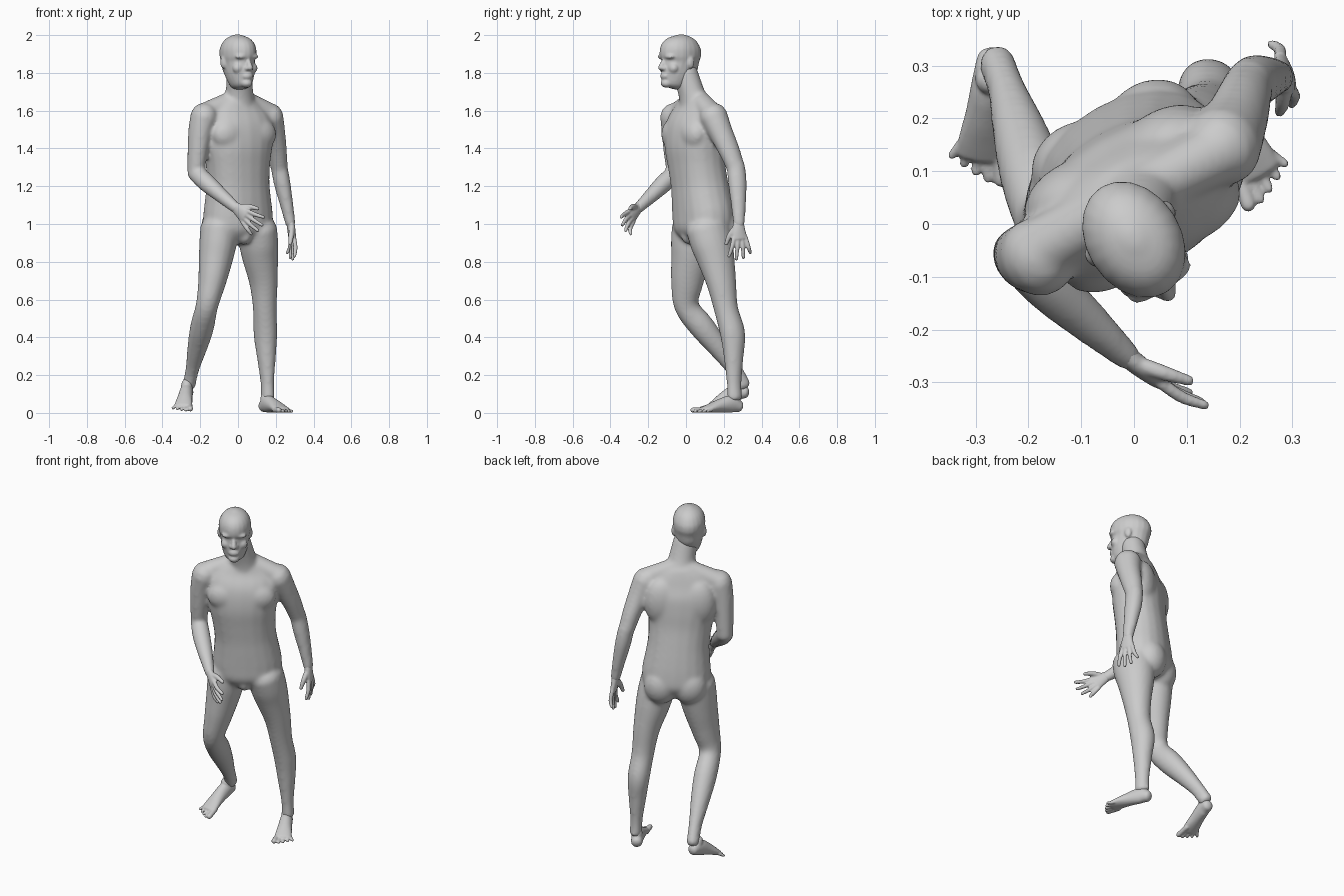
import bpy, bmesh, math
from mathutils import Vector, Matrix

bm = bmesh.new()
V = Vector
SIDE = V((0.87, 0.5, 0)).normalized()      # body's left
FRONT = V((0.5, -0.87, 0)).normalized()    # body's facing direction
Z = V((0, 0, 1))
N = 20


def finish(name, voxel, iters):
    """Fuse the primitives gathered so far into one smooth skin."""
    global bm
    bmesh.ops.recalc_face_normals(bm, faces=bm.faces)
    me = bpy.data.meshes.new(name)
    bm.to_mesh(me)
    bm.free()
    bm = bmesh.new()
    ob = bpy.data.objects.new(name, me)
    bpy.context.collection.objects.link(ob)
    r = ob.modifiers.new("fuse", 'REMESH')
    r.mode = 'VOXEL'
    r.voxel_size = voxel
    r.use_smooth_shade = True
    sm = ob.modifiers.new("soften", 'SMOOTH')
    sm.factor = 0.5
    sm.iterations = iters


def spline(pts, sub=4):
    """Catmull-Rom through rows of numbers."""
    out = []
    for i in range(len(pts) - 1):
        a, b, c, d = (pts[max(i - 1, 0)], pts[i], pts[i + 1], pts[min(i + 2, len(pts) - 1)])
        for k in range(sub):
            t = k / sub
            out.append([0.5 * (2 * q + (r - p) * t + (2 * p - 5 * q + 4 * r - s) * t * t
                               + (3 * q - p - 3 * r + s) * t ** 3) for p, q, r, s in zip(a, b, c, d)])
    return out + [list(pts[-1])]


def tube(rows, side, cap=1.0, grow=0.0, power=1.0):
    """Elliptical loft; rows are x, y, z, radius along side, radius across.
    grow offsets later smoothing shrinkage, power < 1 squares the section."""
    rows = spline(rows)
    P = [V(r[:3]) for r in rows]
    rings = []
    for i, r in enumerate(rows):
        t = (P[min(i + 1, len(P) - 1)] - P[max(i - 1, 0)]).normalized()
        rings.append((P[i], t, r[3] + grow / r[3], r[4] + grow / r[4]))

    def ends(ring, sign):
        p, t, a, b = ring
        m = min(a, b) * cap * sign
        return [(p + t * m * math.sin(g), t, a * math.cos(g), b * math.cos(g)) for g in (0.5, 1.0, 1.4)]
    if cap:
        rings = ends(rings[0], -1)[::-1] + rings + ends(rings[-1], 1)
    loops = []
    for p, t, a, b in rings:
        s = (side - t * side.dot(t)).normalized()
        u = t.cross(s)
        ring = []
        for k in range(N):
            c, q = math.cos(2 * math.pi * k / N), math.sin(2 * math.pi * k / N)
            ring.append(bm.verts.new(p + s * a * math.copysign(abs(c) ** power, c)
                                     + u * b * math.copysign(abs(q) ** power, q)))
        loops.append(ring)
    for A, B in zip(loops, loops[1:]):
        for k in range(N):
            bm.faces.new((A[k], A[(k + 1) % N], B[(k + 1) % N], B[k]))
    bm.faces.new(loops[0][::-1])
    bm.faces.new(loops[-1])


def ball(c, rs, rf, rz, side=SIDE):
    """Ellipsoid with radii along side, depth and height."""
    M = Matrix((side * rs, Z.cross(side) * rf, Z * rz)).transposed().to_4x4()
    bmesh.ops.create_uvsphere(bm, u_segments=20, v_segments=12, radius=1,
                              matrix=Matrix.Translation(c) @ M)


def line(a, b, ra, rb, side=SIDE):
    tube([(*a, ra, ra), (*b, rb, rb)], side)


G = 0.00013
# Torso
tube([(0, .1, .93, .14, .11), (0, .095, .98, .182, .142), (0, .09, 1.05, .19, .145),
      (0, .08, 1.14, .178, .142), (0, .07, 1.22, .17, .138), (0, .055, 1.32, .176, .136),
      (0, .045, 1.42, .192, .138), (0, .045, 1.52, .2, .126), (0, .05, 1.60, .17, .092),
      (.005, .05, 1.66, .1, .07)], SIDE, .3, G, .9)
for s in (-1, 1):
    ball(V((0, .09, .985)) + SIDE * .08 * s - FRONT * .07, .095, .082, .11)       # buttocks
    ball(V((0, .045, 1.475)) + SIDE * .09 * s + FRONT * .068, .1, .062, .085)     # chest
    ball(V((0, .05, 1.47)) + SIDE * .1 * s - FRONT * .06, .1, .065, .14)          # shoulder blades
ball(V((.03, .02, .935)), .038, .05, .045)

# Neck and trapezius
tube([(.005, .055, 1.6, .09, .085), (.008, .03, 1.69, .074, .067), (.005, -.005, 1.8, .066, .066)],
     SIDE, 1, G)
for sh in ((-.17, -.045, 1.585), (.158, .135, 1.585)):
    line((.005, .058, 1.67), sh, .052, .06, Z)

# Right arm (bent forward across the body)
tube([(-.18, -.062, 1.57, .07, .075), (-.2, -.064, 1.49, .06, .066), (-.214, -.062, 1.38, .05, .056),
      (-.222, -.057, 1.285, .043, .046)], SIDE, 1, G)
tube([(-.224, -.055, 1.272, .043, .044), (-.168, -.112, 1.22, .046, .047), (-.09, -.182, 1.152, .036, .038),
      (-.012, -.252, 1.085, .026, .021)], Z, 1, G)

# Left arm (hanging, slightly back)
tube([(.168, .146, 1.57, .07, .075), (.188, .182, 1.49, .059, .064), (.206, .228, 1.39, .049, .056),
      (.217, .263, 1.3, .042, .047)], SIDE, 1, G)
tube([(.217, .264, 1.31, .041, .046), (.233, .272, 1.22, .041, .048), (.258, .278, 1.1, .031, .037),
      (.278, .28, 1.0, .021, .027)], V((1, .3, 0)), 1, G)

# Legs
tube([(-.098, .045, .98, .1, .12), (-.106, .035, .9, .098, .115), (-.117, .025, .82, .09, .104),
      (-.138, .006, .69, .072, .085), (-.165, .003, .565, .057, .064), (-.19, .085, .455, .061, .066),
      (-.216, .172, .345, .05, .053), (-.242, .256, .23, .032, .038), (-.26, .305, .145, .031, .037)],
     V((1, .1, 0)), .6, G)
tube([(.1, .115, .98, .1, .12), (.109, .135, .9, .1, .115), (.118, .157, .82, .092, .102),
      (.135, .187, .69, .072, .08), (.142, .212, .55, .06, .063), (.145, .247, .42, .059, .067),
      (.15, .252, .3, .047, .052), (.155, .255, .16, .03, .038), (.157, .258, .08, .031, .039)],
     SIDE, .6, G)
finish("torso_and_limbs", 0.009, 16)

# Head: side offset, forward offset, height
HF = V((.53, -.85, 0)).normalized()
HS = V((.85, .53, 0)).normalized()
H0 = V((0, -.03, 0))


def hd(side, fwd, z):
    return H0 + HS * side + HF * fwd + Z * z


tube([(*hd(0, f, z), a, b) for z, f, a, b in (
    (1.72, .052, .03, .036), (1.735, .047, .05, .06), (1.765, .033, .065, .081),
    (1.80, .02, .074, .093), (1.84, .006, .08, .105), (1.862, .001, .084, .106),
    (1.89, 0, .089, .117), (1.93, -.001, .088, .115), (1.965, -.003, .073, .095),
    (1.988, -.004, .048, .063), (2.003, -.004, .012, .016))], HS, 0)
line(hd(0, .102, 1.87), hd(0, .121, 1.828), .01, .016, HS)    # nose
ball(hd(0, .085, 1.745), .032, .033, .024, HS)                # chin
ball(hd(0, .1, 1.783), .03, .019, .02, HS)                    # mouth
for s in (-1, 1):
    ball(hd(.034 * s, .09, 1.886), .036, .022, .014, HS)      # brow
    ball(hd(.04 * s, .07, 1.825), .034, .028, .03, HS)        # cheek
    ball(hd(.015 * s, .108, 1.824), .011, .014, .01, HS)      # nostril
    ball(hd(.086 * s, -.014, 1.855), .011, .02, .032, HS)     # ear
finish("head", 0.006, 7)


def hand(wrist, d, thumb, sgn):
    """Palm, four spread fingers and a thumb."""
    w, d = V(wrist), V(d).normalized()
    th = V(thumb)
    th = (th - d * th.dot(d)).normalized()
    p = d.cross(th) * sgn

    def at(a, b, c=0.0):
        return w + d * a + th * b + p * c
    tube([(*at(-.02, 0), .026, .02), (*at(.03, .003), .036, .02), (*at(.08, 0), .043, .016)], th, .5)
    for i, ln in enumerate((.168, .185, .178, .152)):
        k = 1.5 - i
        tube([(*at(.075, .022 * k), .012, .012), (*at(.125, .031 * k, .003), .0115, .0115),
              (*at(ln, .04 * k, .018), .009, .009)], th)
    tube([(*at(.015, .015), .016, .016), (*at(.055, .048, .018), .0145, .0145),
          (*at(.1, .066, .036), .01, .01)], th)


hand((-.012, -.252, 1.085), (.135, -.105, -.122), (0, 0, 1), -1)
finish("right_hand", 0.005, 4)
hand((.278, .28, 1.0), (.12, .06, -1), (.3, -.95, 0), 1)
finish("left_hand", 0.005, 4)


def foot(heel, toe, inner):
    """Foot loft along the sole plus five toes; inner is the big-toe side."""
    h, e = V(heel), V(toe)
    d = e - h
    L = d.length
    d /= L
    s = (V(inner) - d * d.dot(V(inner))).normalized()
    u = s.cross(d)
    if u.z < 0:
        u = -u
    # ankle stem, so the foot runs into the shin
    line(h + d * .055 + u * .05, h + d * .055 + u * .085, .032, .029, s)
    tube([(*(h + d * L * t + u * c), a, b) for t, a, b, c in (
        (.1, .031, .032, .034), (.25, .035, .046, .047), (.48, .039, .036, .038),
        (.68, .046, .024, .025), (.8, .046, .016, .017))], s, .7)
    for i, (ln, r) in enumerate(((1.0, .0145), (.99, .0095), (.955, .009), (.91, .009), (.86, .0085))):
        o = s * (.036 - .02 * i)
        line(h + d * L * .72 + o * .9 + u * .015, h + d * (L * ln - r) + o * 1.22 + u * r, r, r, s)


foot((-.262, .35, .085), (-.297, .08, .003), (1, -.12, 0))
finish("right_foot", 0.005, 4)
foot((.123, .305, 0), (.262, .045, 0), (-.87, -.5, 0))
finish("left_foot", 0.005, 4)
